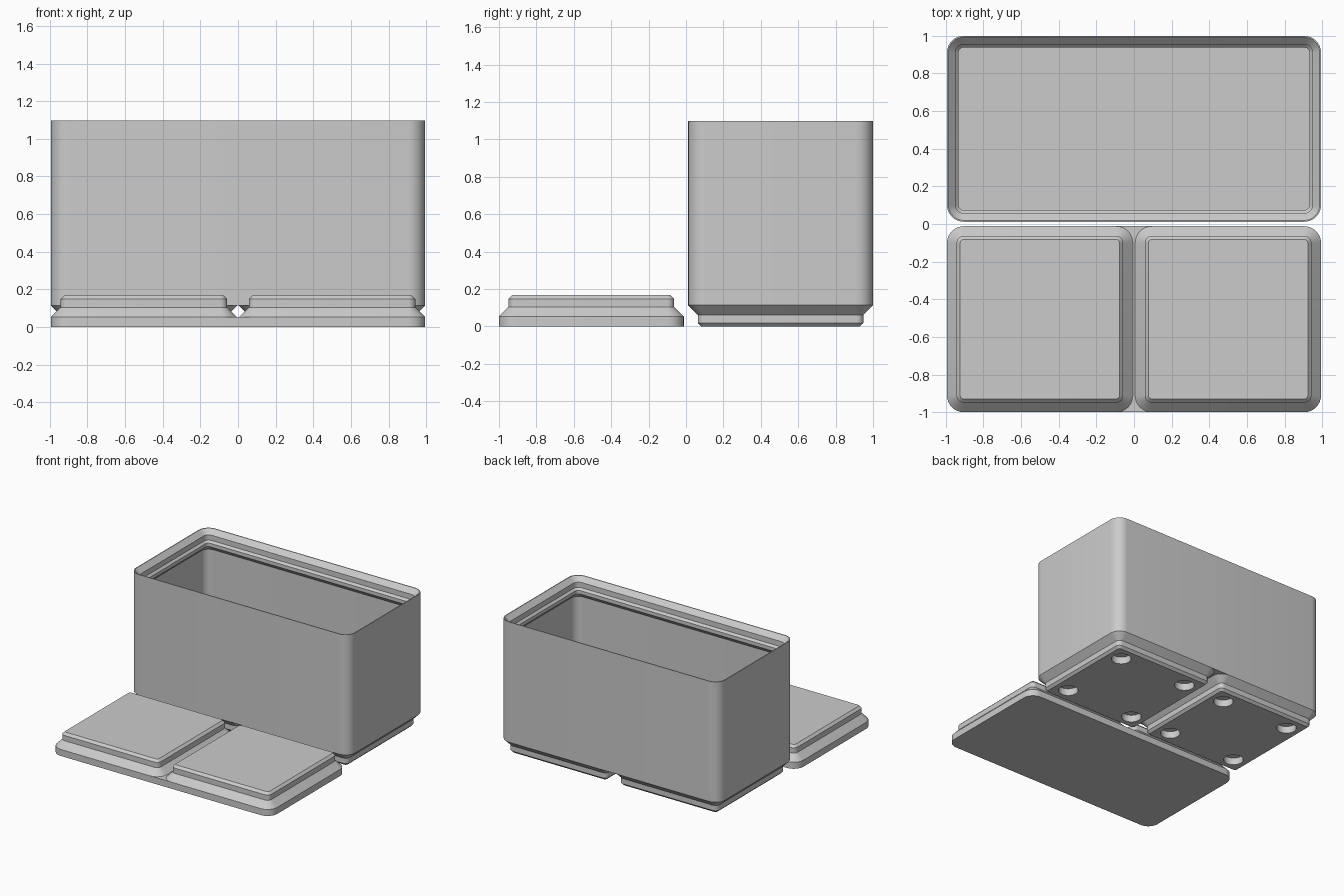
import bpy, bmesh, math

if "Cube" in bpy.data.objects:
    bpy.data.objects.remove(bpy.data.objects["Cube"])

U = 1 / 42            # one millimetre in model units
CELL, GAP = 42, 0.5   # grid pitch and clearance
W1, W2 = CELL - GAP, 2 * CELL - GAP
R = 3.75              # outer corner radius
SEG = 8               # segments per corner
BIN_Y, LID_Y = 21.25, -21.25

grey = bpy.data.materials.new("light grey plastic")
grey.diffuse_color = (0.6, 0.6, 0.6, 1)
grey.use_nodes = True
grey.node_tree.nodes["Principled BSDF"].inputs["Base Color"].default_value = grey.diffuse_color


def outline(w, d, inset, cx=0, cy=0):
    """Counter-clockwise rounded rectangle, offset inward by inset."""
    r, pts = R - inset, []
    for q, (sx, sy) in enumerate([(1, 1), (-1, 1), (-1, -1), (1, -1)]):
        ox, oy = cx + sx * (w / 2 - R), cy + sy * (d / 2 - R)
        for k in range(SEG + 1):
            a = math.pi / 2 * (q + k / SEG)
            pts.append((ox + r * math.cos(a), oy + r * math.sin(a)))
    return pts


def ring(bm, pts, z):
    return [bm.verts.new((x * U, y * U, z * U)) for x, y in pts]


def bridge(bm, a, b, flip=False):
    n = len(a)
    for i in range(n):
        j = (i + 1) % n
        f = [a[i], a[j], b[j], b[i]]
        bm.faces.new(f[::-1] if flip else f)


def skin(bm, profile, w, d, cx, cy):
    """Sweep an (inset, height) profile around a rounded rectangle."""
    rings = [ring(bm, outline(w, d, ins, cx, cy), z) for ins, z in profile]
    for a, b in zip(rings, rings[1:]):
        bridge(bm, a, b)
    return rings[0], rings[-1]


def finish(bm, name):
    me = bpy.data.meshes.new(name)
    bm.to_mesh(me)
    bm.free()
    me.materials.append(grey)
    ob = bpy.data.objects.new(name, me)
    bpy.context.collection.objects.link(ob)
    bpy.ops.object.select_all(action='DESELECT')
    ob.select_set(True)
    bpy.context.view_layer.objects.active = ob
    bpy.ops.object.shade_smooth_by_angle(angle=math.radians(30))
    return ob


def middle_web(name, cy, z, up):
    """Flat strip filling the gap between two neighbouring cells."""
    bm = bmesh.new()
    side = [p for p in outline(W1, W1, 0, -CELL / 2, cy) if p[0] > -CELL / 2]
    side.sort(key=lambda p: p[1])
    left = ring(bm, side, z)
    right = ring(bm, [(-x, y) for x, y in side], z)
    for i in range(len(left) - 1):
        f = [left[i], right[i], right[i + 1], left[i + 1]]
        bm.faces.new(f if up else f[::-1])
    finish(bm, name)


# Bin body: outer wall, stacking lip, undercut, inner wall and floor
bm = bmesh.new()
_, floor = skin(bm, [(0, 4.75), (0, 46.1), (0.3, 46.1), (1.9, 44.5), (1.9, 42.7),
                     (2.6, 42), (2.6, 40.8), (0.95, 39.15), (0.95, 7)],
                W2, W1, 0, BIN_Y)
bm.faces.new(floor)
finish(bm, "bin_body")
middle_web("bin_underside_web", BIN_Y, 4.75, False)

# Bin feet with four round magnet pockets each
for side, cx in (("left", -CELL / 2), ("right", CELL / 2)):
    bm = bmesh.new()
    base, _ = skin(bm, [(2.95, 0), (2.15, 0.8), (2.15, 2.6), (0, 4.75)],
                   W1, W1, cx, BIN_Y)
    loops = [base]
    for hx in (-13, 13):
        for hy in (-13, 13):
            circle = [(cx + hx + 3.1 * math.cos(math.tau * k / 32),
                       BIN_Y + hy + 3.1 * math.sin(math.tau * k / 32)) for k in range(32)]
            mouth, roof = ring(bm, circle, 0), ring(bm, circle, 2.4)
            bridge(bm, mouth, roof, flip=True)
            bm.faces.new(roof[::-1])
            loops.append(mouth)
    edges = [bm.edges.get((l[i - 1], l[i])) for l in loops for i in range(len(l))]
    res = bmesh.ops.triangle_fill(bm, edges=edges, use_beauty=True, normal=(0, 0, -1))
    for f in res["geom"]:
        if isinstance(f, bmesh.types.BMFace):
            f.normal_update()
            if f.normal.z > 0:
                f.normal_flip()
    finish(bm, side + "_foot")

# Lid plate
bm = bmesh.new()
bottom, _ = skin(bm, [(0, 0), (0, 2.25)], W2, W1, 0, LID_Y)
bm.faces.new(bottom[::-1])
finish(bm, "lid_plate")
middle_web("lid_top_web", LID_Y, 2.25, True)

# Raised lid pads
for side, cx in (("left", -CELL / 2), ("right", CELL / 2)):
    bm = bmesh.new()
    _, top = skin(bm, [(0, 2.25), (2.15, 4.4), (2.15, 6.2), (2.95, 7)],
                  W1, W1, cx, LID_Y)
    bm.faces.new(top)
    finish(bm, side + "_lid_pad")
